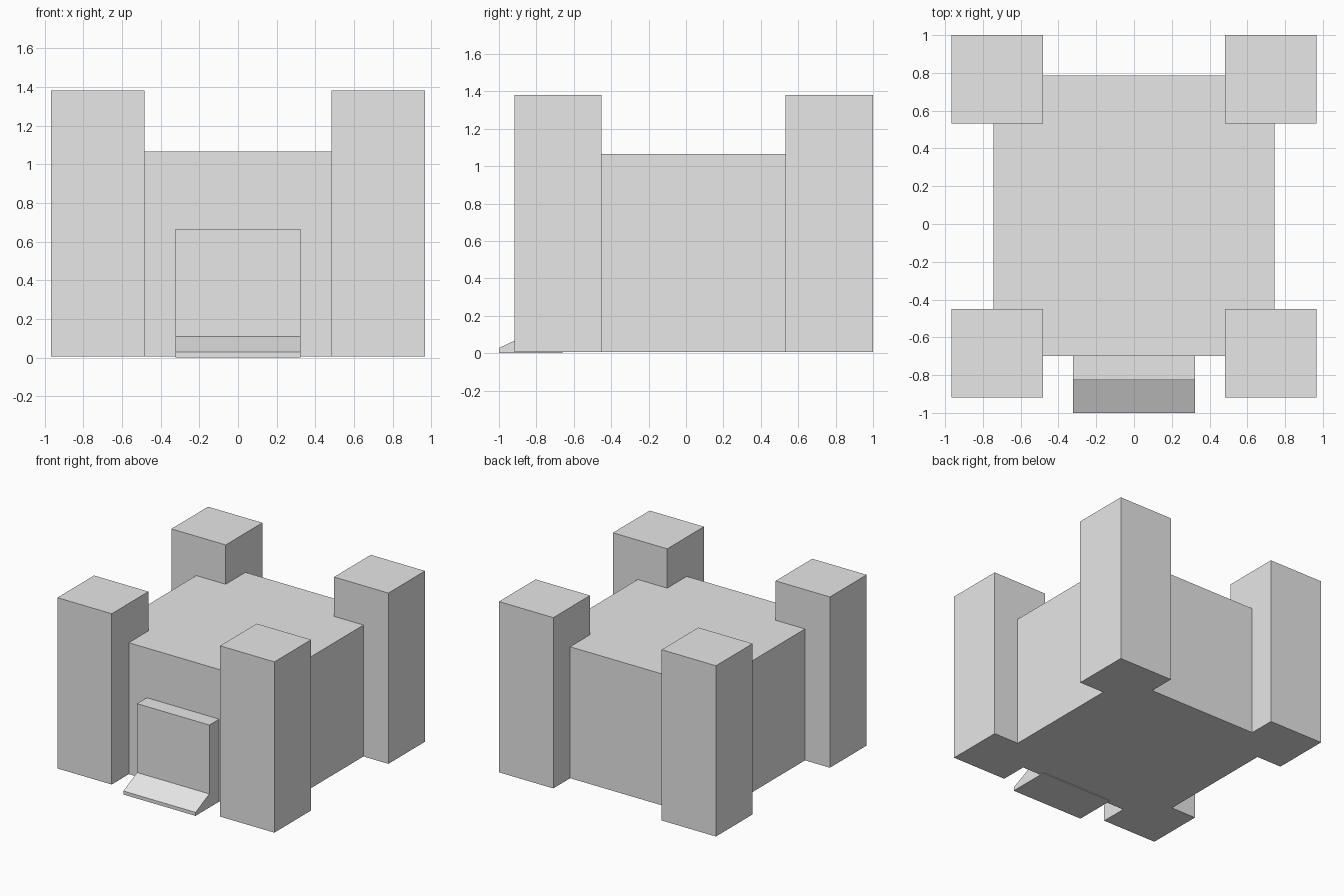
import bpy
import bmesh

old = bpy.data.objects.get("Cube")
if old:
    bpy.data.objects.remove(old, do_unlink=True)

stone = bpy.data.materials.new("pale_grey_stone")
stone.use_nodes = True
stone.diffuse_color = (0.8, 0.8, 0.8, 1)
stone.node_tree.nodes["Principled BSDF"].inputs["Base Color"].default_value = (0.8, 0.8, 0.8, 1)


def prism(name, profile, x0, x1):
    """Extrude a (y, z) profile along x."""
    bm = bmesh.new()
    face = bm.faces.new([bm.verts.new((x0, y, z)) for y, z in profile])
    ext = bmesh.ops.extrude_face_region(bm, geom=[face])
    verts = [g for g in ext["geom"] if isinstance(g, bmesh.types.BMVert)]
    bmesh.ops.translate(bm, verts=verts, vec=(x1 - x0, 0, 0))
    bmesh.ops.recalc_face_normals(bm, faces=bm.faces)
    mesh = bpy.data.meshes.new(name)
    bm.to_mesh(mesh)
    bm.free()
    mesh.materials.append(stone)
    obj = bpy.data.objects.new(name, mesh)
    bpy.context.collection.objects.link(obj)
    return obj


def box(name, x, y, z):
    return prism(name, [(y[0], z[0]), (y[1], z[0]), (y[1], z[1]), (y[0], z[1])], *x)


BASE = 0.006

# Main keep
box("keep", (-0.745, 0.745), (-0.70, 0.785), (BASE, 1.065))

# Four corner towers
for side, x in (("right", (-0.967, -0.483)), ("left", (0.483, 0.967))):
    for end, y in (("front", (-0.918, -0.451)), ("back", (0.533, 1.0))):
        box(f"{end}_{side}_tower", x, y, (BASE, 1.382))

# Gatehouse and its sloping threshold in one profile
prism("gatehouse_with_ramp",
      [(-1.0, 0), (-0.66, 0), (-0.66, 0.665), (-0.825, 0.665), (-0.825, 0.11), (-1.0, 0.028)],
      -0.322, 0.322)
